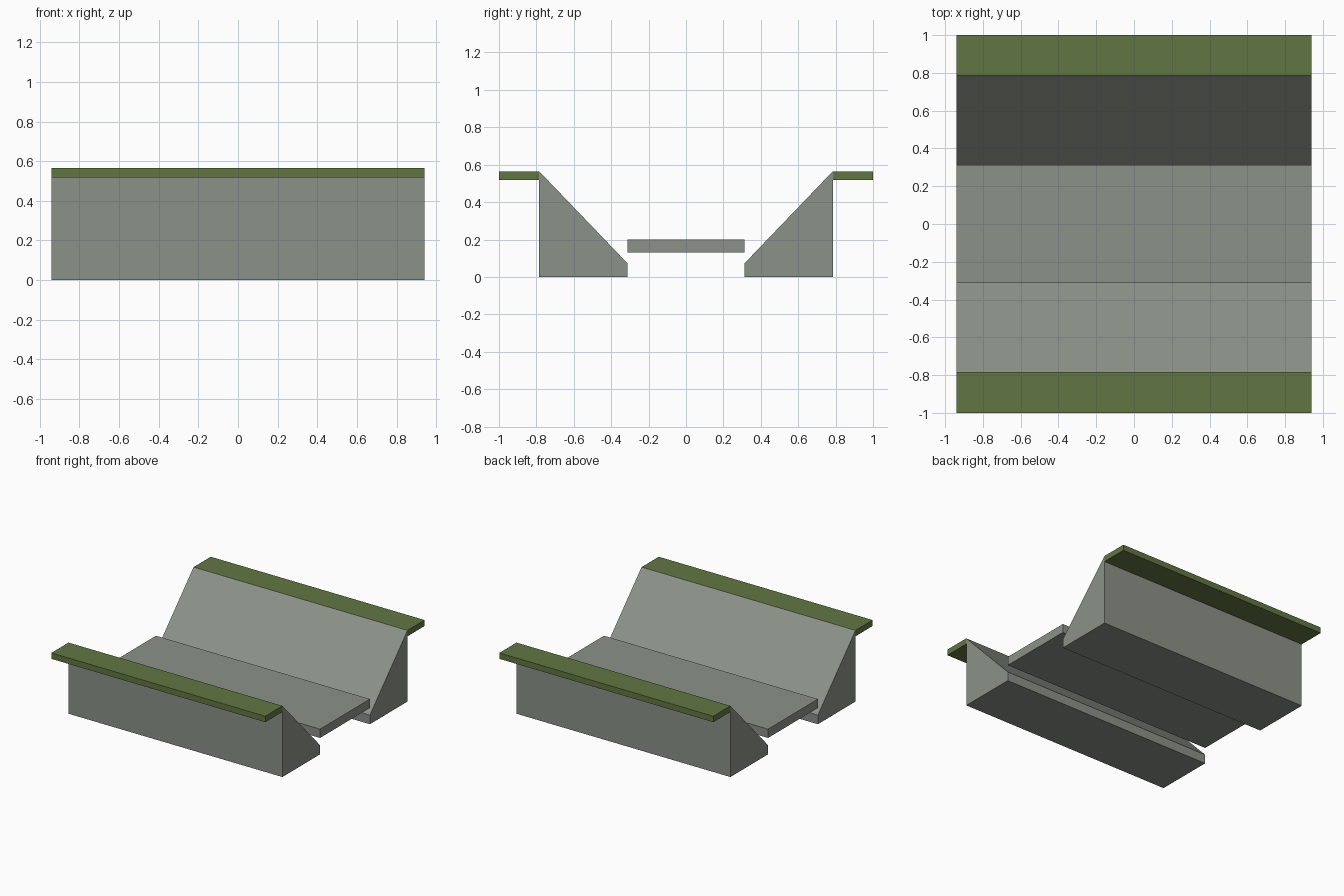
import bpy, bmesh

if "Cube" in bpy.data.objects:
    bpy.data.objects.remove(bpy.data.objects["Cube"])

def srgb(*c):
    return tuple(((v/255 + 0.055)/1.055)**2.4 for v in c) + (1,)

def material(name, *c):
    m = bpy.data.materials.new(name)
    m.diffuse_color = srgb(*c)
    m.use_nodes = True
    m.node_tree.nodes["Principled BSDF"].inputs["Base Color"].default_value = m.diffuse_color
    return m

concrete = material("concrete grey", 139, 145, 136)
grass = material("grass green", 98, 118, 66)
HALF = 0.94  # half length along x

def extrude(name, profile, mat):
    """Extrude a (y, z) profile along x."""
    bm = bmesh.new()
    face = bm.faces.new([bm.verts.new((-HALF, y, z)) for y, z in profile])
    ext = bmesh.ops.extrude_face_region(bm, geom=[face])["geom"]
    bmesh.ops.translate(bm, vec=(2*HALF, 0, 0),
                        verts=[g for g in ext if isinstance(g, bmesh.types.BMVert)])
    bmesh.ops.recalc_face_normals(bm, faces=bm.faces)
    mesh = bpy.data.meshes.new(name)
    bm.to_mesh(mesh)
    bm.free()
    mesh.materials.append(mat)
    bpy.context.collection.objects.link(bpy.data.objects.new(name, mesh))

# Channel floor slab
extrude("channel_floor", [(-.313, .13), (.313, .13), (.313, .20), (-.313, .20)], concrete)

# Sloped bank and grass verge on each side
for side, s in (("front", -1), ("back", 1)):
    extrude(side + "_bank", [(s*y, z) for y, z in
            ((.313, 0), (.785, 0), (.785, .565), (.313, .073))], concrete)
    extrude(side + "_grass_verge", [(s*y, z) for y, z in
            ((.785, .518), (1, .518), (1, .565), (.785, .565))], grass)
